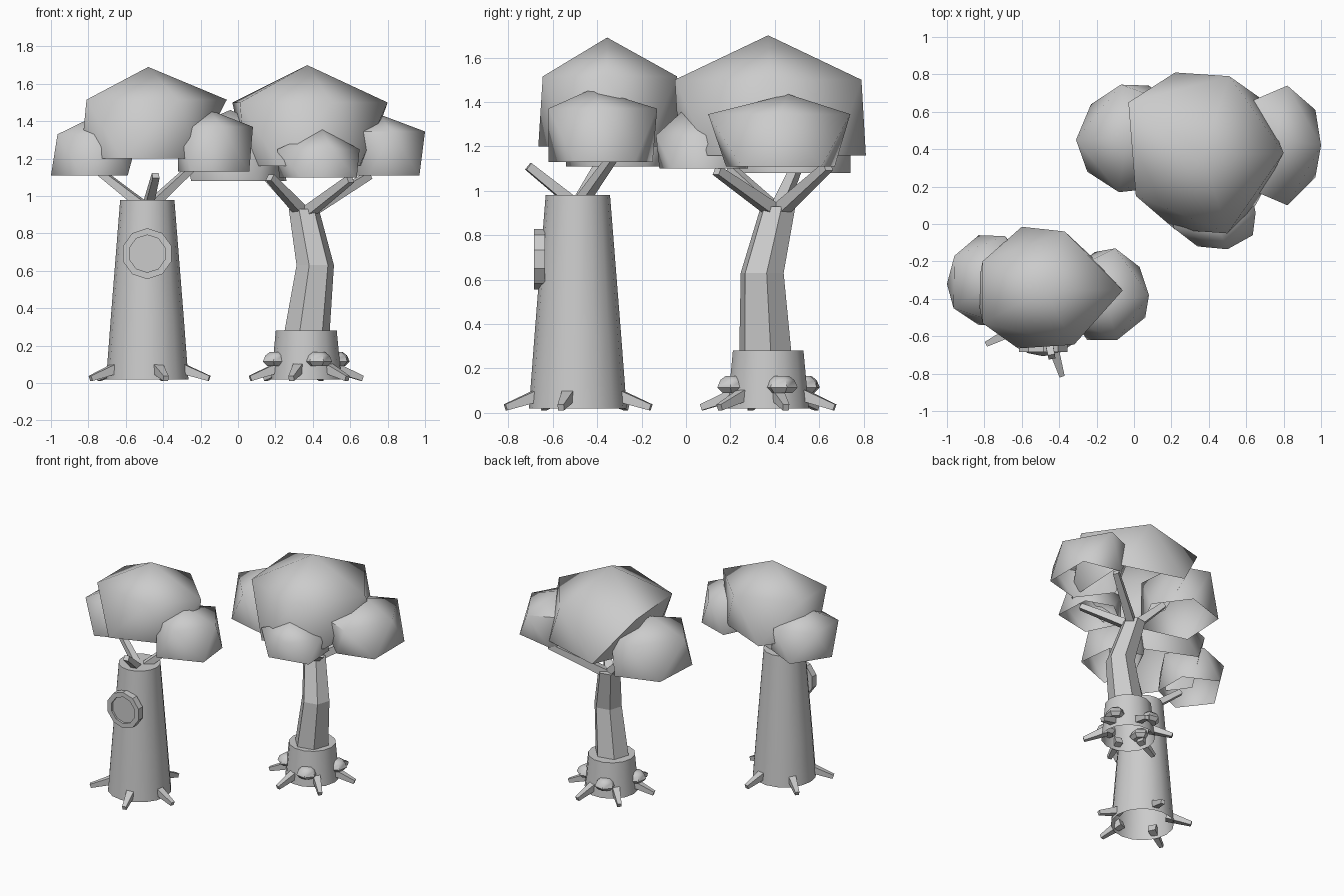
import bpy, bmesh, math
from mathutils import Vector

if "Cube" in bpy.data.objects:
    bpy.data.objects.remove(bpy.data.objects["Cube"])

GREY = bpy.data.materials.new("light grey")
GREY.diffuse_color = (0.6, 0.6, 0.6, 1)
GREY.use_nodes = True
GREY.node_tree.nodes["Principled BSDF"].inputs["Base Color"].default_value = GREY.diffuse_color


def finish(name, bm, angle=35, flip_check=True):
    if flip_check:
        bmesh.ops.recalc_face_normals(bm, faces=bm.faces)
    me = bpy.data.meshes.new(name)
    bm.to_mesh(me)
    bm.free()
    me.materials.append(GREY)
    for p in me.polygons:
        p.use_smooth = angle > 0
    if angle > 0:
        me.set_sharp_from_angle(angle=math.radians(angle))
    ob = bpy.data.objects.new(name, me)
    bpy.context.collection.objects.link(ob)
    return ob


def skin(bm, rings, start=True, end=True):
    """Bridge rings of points, optionally capping both ends."""
    vs = [[bm.verts.new(p) for p in r] for r in rings]
    for a, b in zip(vs, vs[1:]):
        for i in range(len(a)):
            j = (i + 1) % len(a)
            bm.faces.new((a[i], a[j], b[j], b[i]))
    if start:
        bm.faces.new(vs[0][::-1])
    if end:
        bm.faces.new(vs[-1])


def ring(c, r, n, turn=0.0):
    return [(c[0] + r * math.cos(turn + i * math.tau / n),
             c[1] + r * math.sin(turn + i * math.tau / n), c[2]) for i in range(n)]


def foliage(name, outline, z0, z1, apex):
    """Hollow clump: outline alternates rim and lower points, counterclockwise."""
    bm = bmesh.new()
    top = bm.verts.new(apex)
    rim = [bm.verts.new((x, y, z1)) for x, y in outline[0::2]]
    low = [bm.verts.new((x, y, z0)) for x, y in outline[1::2]]
    n = len(rim)
    for i in range(n):
        j = (i + 1) % n
        bm.faces.new((rim[i], rim[j], top))
        bm.faces.new((rim[i], low[i], rim[j]))
        bm.faces.new((low[i], low[j], rim[j]))
    finish(name, bm, 62, False)


def limb(name, a, b, r0, r1, sides=4):
    a, b = Vector(a), Vector(b)
    q = (b - a).to_track_quat('Z', 'Y')

    def circle(c, r):
        return [c + q @ Vector((r * math.cos(t), r * math.sin(t), 0)) for t in
                [math.tau * (i + 0.5) / sides for i in range(sides)]]
    bm = bmesh.new()
    skin(bm, [circle(a, r0), circle(b, r1)])
    finish(name, bm, 0)


def polar(c, r, deg, z):
    t = math.radians(deg)
    return (c[0] + r * math.cos(t), c[1] + r * math.sin(t), z)


# ---- Wide tree: trunk, roots, branches
W = (-0.485, -0.487)
bm = bmesh.new()
skin(bm, [ring((*W, z), r, 16) for z, r in ((0.02, 0.22), (0.35, 0.195), (0.98, 0.145))],
     start=False)
finish("wide_trunk", bm, 35, False)
for d in (-73, -13, 75, 140, 207):
    limb("wide_root", polar(W, 0.17, d, 0.085), polar(W, 0.34, d, 0.025), 0.04, 0.02)
for tip in ((-0.74, -0.38, 1.13), (-0.25, -0.33, 1.15), (-0.44, -0.71, 1.11)):
    foot = Vector((*W, 0.93)).lerp(Vector(tip), 0.15)
    limb("wide_branch", foot, tip, 0.034, 0.026)


# Knot ring with a recessed middle
def knot(r, y):
    return [(W[0] + x, y, 0.692 + z) for x, z, _ in ring((0, 0, 0), r, 10, math.pi / 2)]


bm = bmesh.new()
skin(bm, [knot(0.136, -0.635), knot(0.136, -0.685), knot(0.10, -0.685), knot(0.10, -0.67)])
finish("knot_hole", bm, 0)

# Wide tree foliage
foliage("wide_crown", [(-0.06, -0.355), (-0.22, -0.18), (-0.37, -0.04), (-0.60, -0.015),
                       (-0.81, -0.20), (-0.84, -0.37), (-0.81, -0.53), (-0.62, -0.665),
                       (-0.32, -0.645), (-0.22, -0.52)], 1.2, 1.515, (-0.48, -0.355, 1.69))
foliage("wide_left_clump", [(-0.96, -0.17), (-1.0, -0.32), (-0.965, -0.45), (-0.83, -0.54),
                            (-0.69, -0.54), (-0.59, -0.44), (-0.53, -0.30), (-0.59, -0.18),
                            (-0.69, -0.065), (-0.83, -0.06)], 1.11, 1.33, (-0.76, -0.31, 1.43))
foliage("wide_right_clump", [(0.08, -0.38), (0.03, -0.23), (-0.1, -0.13), (-0.21, -0.15),
                             (-0.32, -0.24), (-0.32, -0.38), (-0.32, -0.52), (-0.25, -0.62),
                             (-0.09, -0.62), (0.06, -0.5)], 1.13, 1.37, (-0.15, -0.42, 1.46))

# ---- Bent tree: stump collar, trunk, branches, roots
B = (0.365, 0.37)
bm = bmesh.new()
skin(bm, [ring((*B, 0.02), 0.188, 14), ring((*B, 0.28), 0.163, 14)], start=False)
finish("stump_collar", bm, 35, False)
bm = bmesh.new()
skin(bm, [ring((0.36, 0.36, 0.2), 0.128, 6, 0.2), ring((0.413, 0.343, 0.63), 0.102, 6, 0.2),
          ring((0.352, 0.415, 0.93), 0.082, 6, 0.2)])
finish("bent_trunk", bm, 0)
for tip in ((0.60, 0.14, 1.09), (0.15, 0.5, 1.11), (0.70, 0.64, 1.11), (0.17, 0.2, 1.1)):
    limb("bent_branch", (0.355, 0.41, 0.9), tip, 0.042, 0.028)
for i in range(6):
    d = 15 + 60 * i
    limb("bent_root", polar(B, 0.15, d, 0.085), polar(B, 0.31, d, 0.025), 0.038, 0.02)

# Mushroom caps around the collar
for d in (-68, 20, 110, 200):
    c = polar(B, 0.172, d, 0)
    bm = bmesh.new()
    skin(bm, [ring((c[0], c[1], z), r, 6, math.radians(d)) for z, r in
              ((0.09, 0.05), (0.115, 0.075), (0.148, 0.06), (0.166, 0.035))])
    finish("mushroom_cap", bm, 40)

# Bent tree foliage
foliage("bent_crown", [(0.80, 0.38), (0.68, 0.67), (0.51, 0.79), (0.22, 0.81), (-0.03, 0.65),
                       (0.04, 0.38), (0.01, 0.15), (0.22, -0.03), (0.50, -0.05), (0.65, 0.1)],
        1.16, 1.5, (0.37, 0.37, 1.70))
foliage("bent_right_clump", [(1.0, 0.42), (0.97, 0.61), (0.82, 0.74), (0.68, 0.67),
                             (0.54, 0.62), (0.52, 0.42), (0.54, 0.22), (0.70, 0.18),
                             (0.82, 0.10), (0.97, 0.25)], 1.11, 1.345, (0.76, 0.46, 1.435))
foliage("bent_left_clump", [(-0.31, 0.45), (-0.25, 0.28), (-0.08, 0.17), (0.1, 0.19),
                            (0.2, 0.32), (0.26, 0.5), (0.17, 0.66), (0.08, 0.74),
                            (-0.07, 0.745), (-0.23, 0.64)], 1.08, 1.35, (-0.04, 0.46, 1.46))
foliage("bent_front_clump", [(0.65, 0.06), (0.62, 0.21), (0.53, 0.25), (0.42, 0.28),
                             (0.30, 0.22), (0.22, 0.12), (0.21, -0.02), (0.34, -0.12),
                             (0.50, -0.135), (0.635, -0.06)], 1.1, 1.25, (0.45, -0.02, 1.355))
